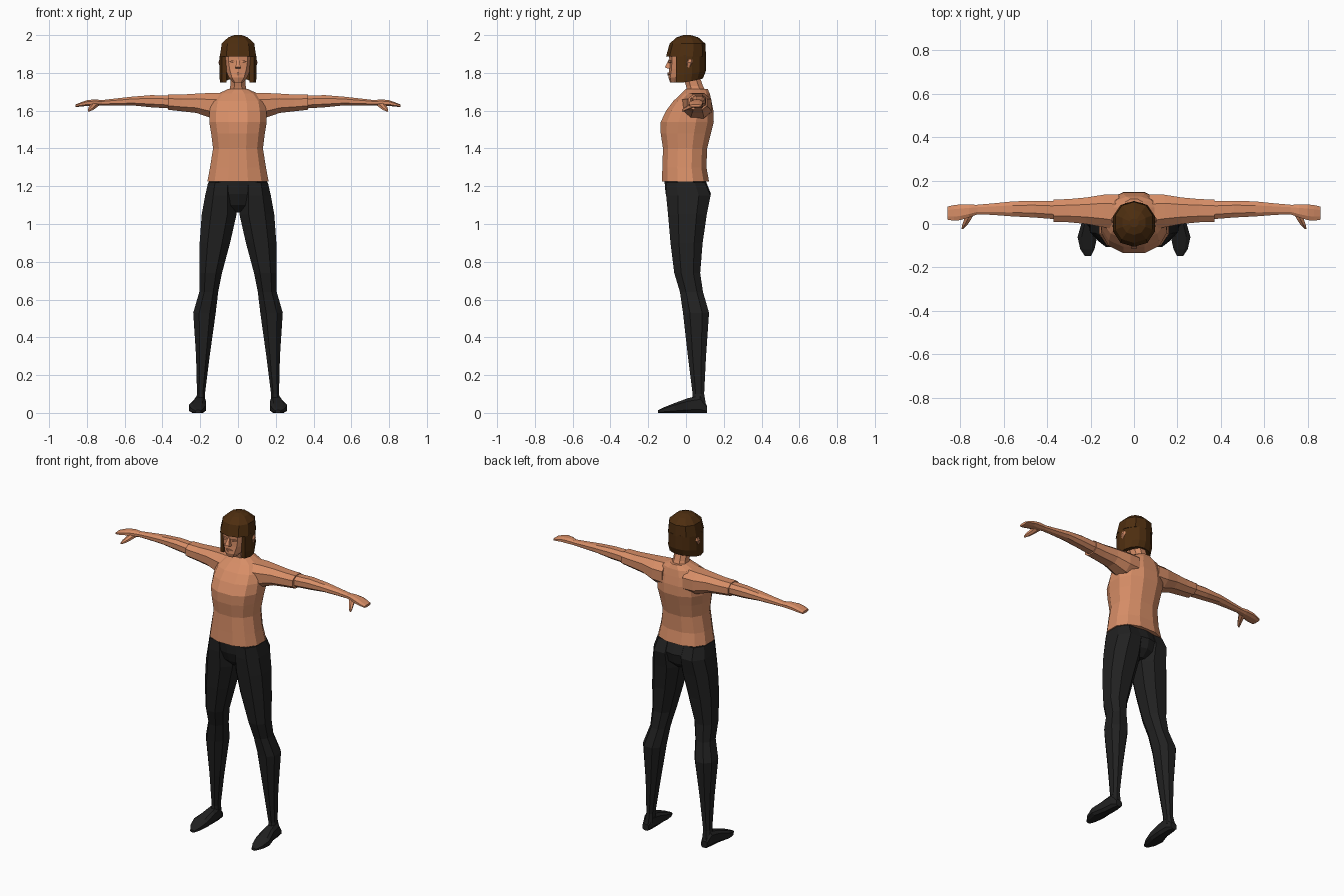
import bpy, bmesh, math

def material(name, col):
    m = bpy.data.materials.new(name)
    m.diffuse_color = (*col, 1)
    return m

SKIN = material("warm_skin", (0.68, 0.27, 0.135))
HAIR = material("brown_hair", (0.075, 0.027, 0.005))
BLACK = material("black_cloth", (0.015, 0.015, 0.015))

def finish(name, bm, mat, mirror):
    bmesh.ops.recalc_face_normals(bm, faces=bm.faces)
    me = bpy.data.meshes.new(name)
    bm.to_mesh(me)
    bm.free()
    me.materials.append(mat)
    ob = bpy.data.objects.new(name, me)
    bpy.context.collection.objects.link(ob)
    if mirror:
        ob.modifiers.new("mirror", 'MIRROR').use_mirror_merge = False
    return ob

def skin_rings(bm, rings, cap=True):
    vs = [[bm.verts.new(p) for p in r] for r in rings]
    n = len(vs[0])
    for a, b in zip(vs, vs[1:]):
        for i in range(n):
            j = (i + 1) % n
            bm.faces.new((a[i], a[j], b[j], b[i]))
    if cap:
        bm.faces.new(vs[0])
        bm.faces.new(vs[-1])

def loft(name, axis, rows, n, mat, power=0.85, mirror=False):
    """Each row: position on axis, then min/max of the two other axes in xyz order."""
    raw = []
    for i in range(n):
        t = 2 * math.pi * (i + 0.5) / n
        c, s = math.cos(t), math.sin(t)
        raw.append((math.copysign(abs(c) ** power, c), math.copysign(abs(s) ** power, s)))
    mu, mv = max(p[0] for p in raw), max(p[1] for p in raw)
    rings = []
    for w, a0, a1, b0, b1 in rows:
        ring = []
        for u, v in raw:
            p = [(a0 + a1) / 2 + u / mu * (a1 - a0) / 2, (b0 + b1) / 2 + v / mv * (b1 - b0) / 2]
            p.insert("xyz".index(axis), w)
            ring.append(p)
        rings.append(ring)
    bm = bmesh.new()
    skin_rings(bm, rings)
    return finish(name, bm, mat, mirror)

# Torso and neck
loft("torso", "z", [
    (1.225, -.162, .162, -.128, .122), (1.30, -.148, .148, -.125, .108),
    (1.40, -.132, .132, -.122, .112), (1.48, -.142, .142, -.134, .132),
    (1.54, -.152, .152, -.134, .147), (1.60, -.150, .150, -.105, .145),
    (1.65, -.140, .140, -.068, .135), (1.69, -.105, .105, -.025, .126),
    (1.715, -.052, .052, .0, .115)], 12, SKIN)
loft("neck", "z", [(1.69, -.05, .05, .01, .11), (1.73, -.041, .041, .0, .09),
                   (1.80, -.04, .04, -.02, .065)], 8, SKIN)

# Arms: sleeve, forearm, hand and thumb
loft("sleeve", "x", [(.07, -.03, .135, 1.555, 1.695), (.14, -.015, .135, 1.56, 1.694),
                     (.22, .0, .122, 1.588, 1.69), (.30, .008, .115, 1.597, 1.685),
                     (.37, .01, .112, 1.605, 1.685)], 8, SKIN, mirror=True)
loft("forearm", "x", [(.36, .022, .105, 1.612, 1.68), (.46, .03, .107, 1.618, 1.682),
                      (.56, .035, .104, 1.628, 1.674), (.65, .042, .095, 1.628, 1.664),
                      (.73, .045, .088, 1.628, 1.655)], 8, SKIN, mirror=True)
loft("hand", "x", [(.72, .045, .088, 1.628, 1.656), (.76, .03, .09, 1.625, 1.66),
                   (.80, .018, .09, 1.625, 1.655), (.83, .015, .087, 1.622, 1.645),
                   (.86, .02, .08, 1.619, 1.633)], 8, SKIN, mirror=True)
loft("thumb", "y", [(.05, .735, .775, 1.622, 1.648), (.02, .752, .783, 1.608, 1.636),
                    (-.005, .768, .792, 1.599, 1.62), (-.022, .785, .795, 1.594, 1.604)],
     6, SKIN, mirror=True)

# Hips, legs and feet
loft("hips", "z", [(1.06, -.045, .045, -.045, .075), (1.10, -.12, .12, -.085, .118),
                   (1.16, -.17, .17, -.108, .132), (1.24, -.15, .15, -.115, .1)], 10, BLACK)
loft("leg", "z", [(1.22, .02, .158, -.105, .10), (1.15, .012, .174, -.105, .13),
                  (1.05, .008, .192, -.095, .11), (.90, .042, .203, -.082, .088),
                  (.74, .085, .205, -.062, .075), (.64, .105, .205, -.032, .09),
                  (.53, .118, .237, -.016, .122), (.30, .15, .222, .01, .106),
                  (.10, .175, .217, .035, .096), (.04, .172, .228, .028, .106)],
     8, BLACK, mirror=True)
loft("foot", "y", [(.11, .182, .222, 0, .04), (.075, .172, .232, 0, .09),
                   (.01, .17, .24, 0, .078), (-.06, .17, .26, 0, .052),
                   (-.115, .182, .248, 0, .03), (-.148, .198, .226, 0, .014)],
     8, BLACK, power=.6, mirror=True)

# Head with nose, lips, eyelids and ears
loft("head", "z", [(1.75, -.026, .026, -.085, -.02), (1.775, -.048, .048, -.093, .02),
                   (1.82, -.067, .067, -.089, .06), (1.86, -.075, .075, -.088, .075),
                   (1.91, -.078, .078, -.09, .08)], 10, SKIN)
loft("nose", "z", [(1.822, -.014, .014, -.095, -.07), (1.83, -.014, .014, -.112, -.07),
                   (1.87, -.006, .006, -.092, -.07)], 4, SKIN)
loft("lips", "x", [(-.022, -.09, -.07, 1.793, 1.797), (0, -.099, -.07, 1.787, 1.803),
                   (.022, -.09, -.07, 1.793, 1.797)], 4, SKIN)
loft("eyelid", "x", [(.016, -.088, -.07, 1.858, 1.862), (.031, -.092, -.07, 1.853, 1.866),
                     (.046, -.083, -.06, 1.858, 1.862)], 4, SKIN, mirror=True)
loft("ear", "z", [(1.825, .08, .094, .005, .02), (1.855, .08, .104, .0, .035),
                  (1.872, .08, .098, .01, .035)], 6, SKIN, mirror=True)

# Hair: cap with fringe, and a curtain open at the face
loft("hair_cap", "z", [(1.888, -.096, .096, -.105, .106), (1.955, -.086, .086, -.087, .102),
                       (1.988, -.052, .052, -.05, .065), (2.0, -.02, .02, -.015, .025)],
     10, HAIR, power=.9)

def curtain_ring(z, k, back):
    angles = [math.radians(-20 + 240 * i / 10 - 10) for i in range(11)]
    outer = [(.099 * k * math.cos(a), .105 * (back if math.sin(a) > 0 else 1) * math.sin(a),
              z + (.02 * max(0, math.sin(a)) if z < 1.8 else 0)) for a in angles]
    return outer + [(x * .72, y * .72 if y > 0 else y, h) for x, y, h in reversed(outer)]

bm = bmesh.new()
skin_rings(bm, [curtain_ring(1.75, .97, .85), curtain_ring(1.79, 1.0, 1.0),
                curtain_ring(1.895, .98, 1.0)])
finish("hair_curtain", bm, HAIR, False)
